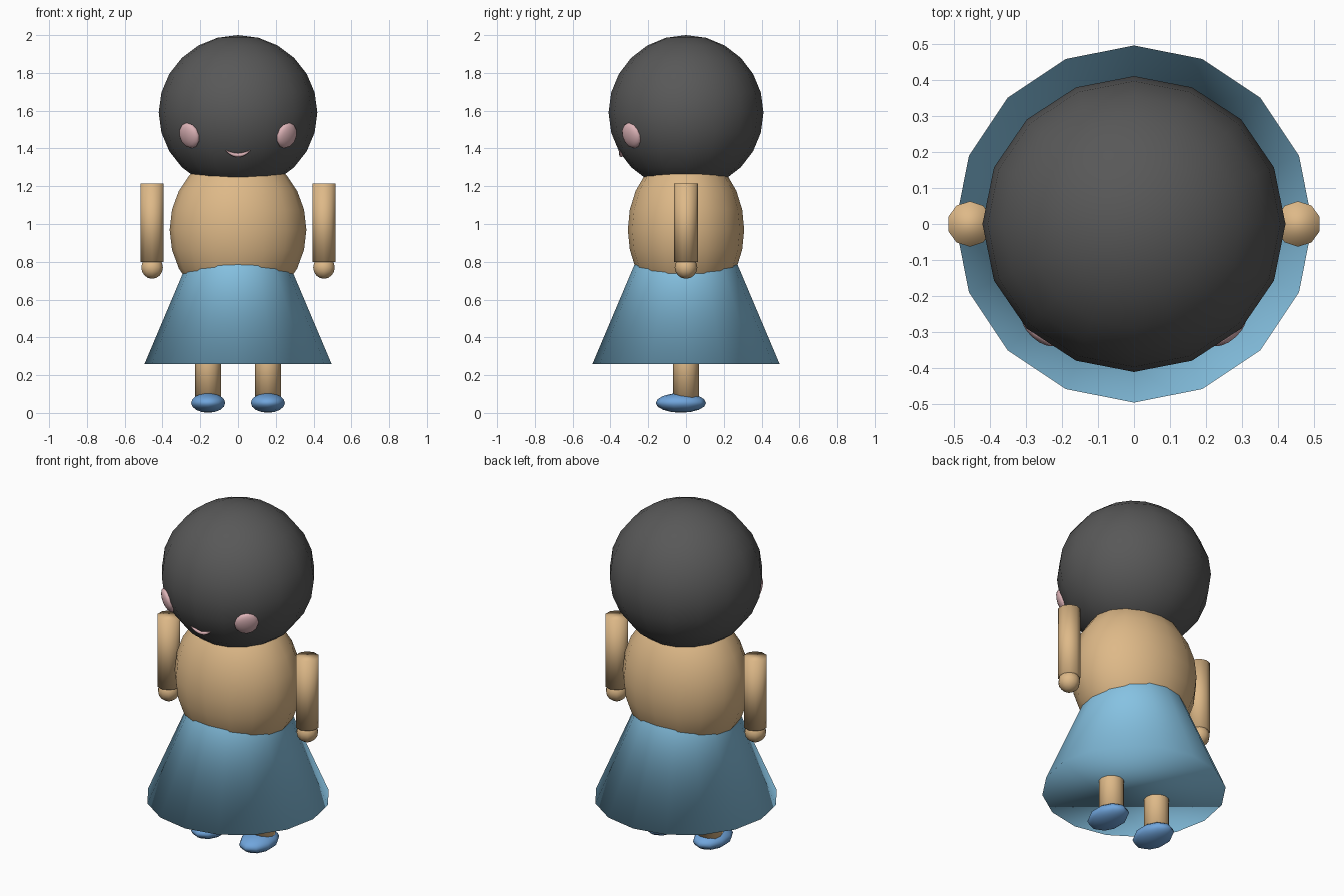
import bpy
import math
from mathutils import Vector

if "Cube" in bpy.data.objects:
    bpy.data.objects.remove(bpy.data.objects["Cube"])


def colour(name, r, g, b):
    """Material from 0-255 display values, stored as linear."""
    lin = [((c / 255 + 0.055) / 1.055) ** 2.4 for c in (r, g, b)]
    m = bpy.data.materials.new(name)
    m.diffuse_color = (*lin, 1)
    m.use_nodes = True
    m.node_tree.nodes["Principled BSDF"].inputs["Base Color"].default_value = m.diffuse_color
    return m


charcoal = colour("charcoal", 88, 88, 88)
tan = colour("tan", 222, 185, 136)
sky = colour("sky blue", 134, 194, 226)
shoe_blue = colour("shoe blue", 112, 165, 220)
pink = colour("pale pink", 222, 180, 184)


def finish(name, mat):
    ob = bpy.context.object
    ob.name = name
    ob.data.materials.append(mat)
    bpy.ops.object.shade_smooth()
    return ob


def ball(name, mat, loc, size, seg=16, rings=12):
    bpy.ops.mesh.primitive_uv_sphere_add(segments=seg, ring_count=rings, radius=1, location=loc)
    bpy.context.object.scale = size
    return finish(name, mat)


def tube(name, mat, x, r, z0, z1, sides=10, r_top=None):
    bpy.ops.mesh.primitive_cone_add(vertices=sides, radius1=r, radius2=r if r_top is None else r_top,
                                    depth=z1 - z0, location=(x, 0, (z0 + z1) / 2))
    return finish(name, mat)


# Head, torso and closed cone skirt
HEAD = Vector((0, 0, 1.59))
ball("head", charcoal, HEAD, (0.42, 0.41, 0.41))
ball("torso", tan, (0, 0, 0.97), (0.362, 0.308, 0.41))
tube("skirt", sky, 0, 0.495, 0.26, 1.43, sides=16, r_top=0)

for side, s in (("left", -1), ("right", 1)):
    # Arms and hands
    tube(side + "_arm", tan, s * 0.455, 0.063, 0.80, 1.215)
    ball(side + "_hand", tan, (s * 0.455, 0, 0.77), (0.06, 0.06, 0.06), 10, 8)
    # Legs and shoes
    tube(side + "_leg", tan, s * 0.158, 0.069, 0.05, 0.45, sides=12)
    ball(side + "_shoe", shoe_blue, (s * 0.158, -0.027, 0.053), (0.095, 0.133, 0.052), 10, 8)
    # Eyes lie flat against the head surface
    out = Vector((s * 0.255, -0.285, -0.12)).normalized()
    eye = ball(side + "_eye", pink, HEAD + out * 0.405, (0.066, 0.07, 0.03), 12, 8)
    eye.rotation_euler = out.to_track_quat("Z", "Y").to_euler()

# Smile: tapered curve that follows the face
curve = bpy.data.curves.new("mouth", "CURVE")
curve.dimensions = "3D"
curve.bevel_depth = 0.011
curve.bevel_resolution = 2
curve.use_fill_caps = True
spline = curve.splines.new("POLY")
N = 12
spline.points.add(N)
for i, p in enumerate(spline.points):
    t = 2 * i / N - 1
    x, z = 0.064 * t, 1.365 + 0.024 * t * t
    y = -0.41 * math.sqrt(1 - (x / 0.42) ** 2 - ((z - HEAD.z) / 0.41) ** 2)
    p.co = (x, y, z, 1)
    p.radius = 1 - 0.8 * t * t
mouth = bpy.data.objects.new("mouth", curve)
curve.materials.append(pink)
bpy.context.collection.objects.link(mouth)
